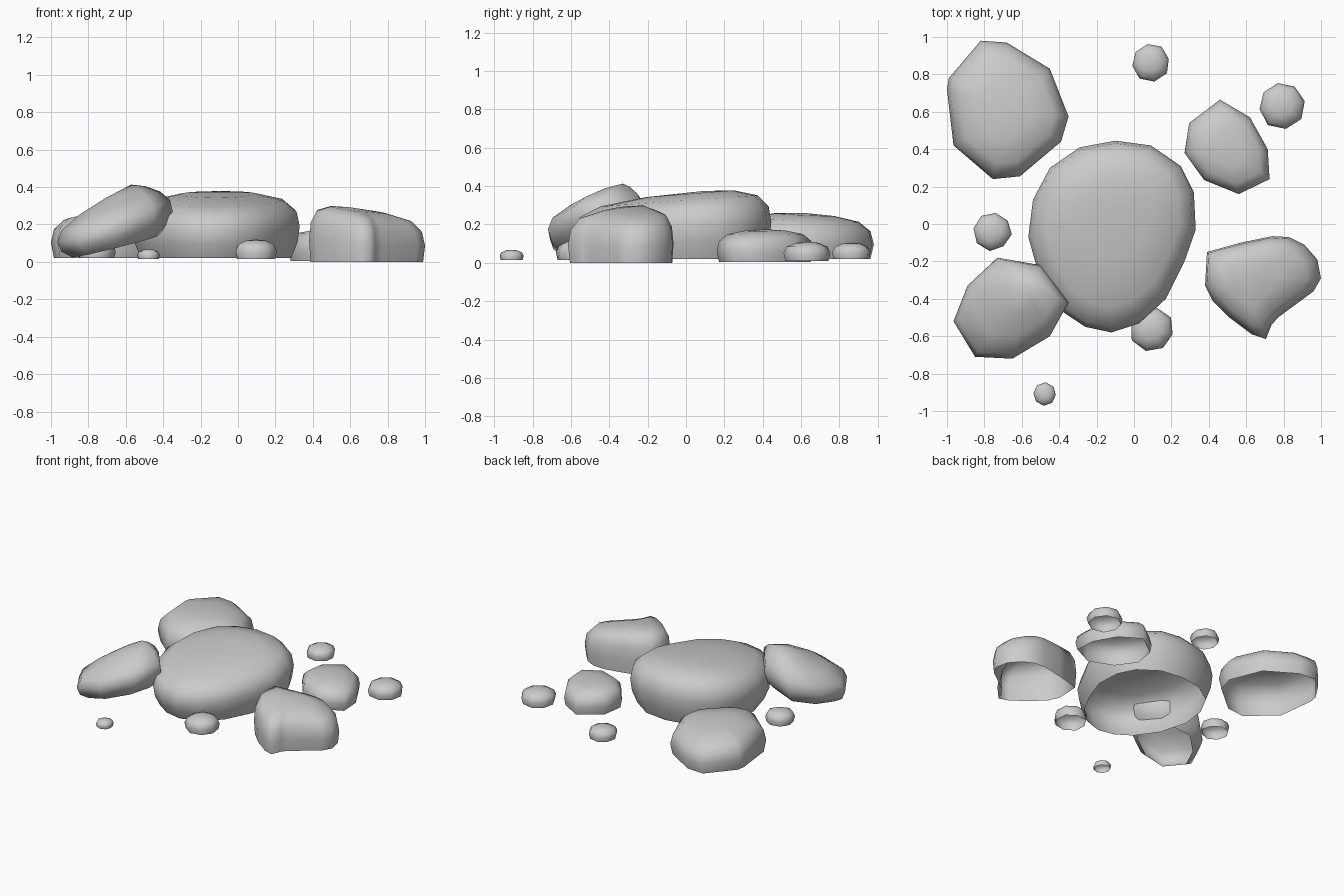
import bpy, bmesh, math, random

if "Cube" in bpy.data.objects:
    bpy.data.objects.remove(bpy.data.objects["Cube"])

random.seed(4)
ROUND = [(.90, 0), (.975, .25), (1, .5), (.96, .72), (.80, .88), (.45, .975)]
BLOCK = [(.97, 0), (1, .36), (.96, .66), (.82, .87), (.48, .97)]
DOME = [(.95, 0), (1, .34), (.95, .64), (.78, .85), (.42, .96)]
SLAB = [(.74, 0), (.93, .16), (1, .37), (.94, .57), (.70, .76), (.35, .91)]
PEBBLE = [(.92, 0), (1, .40), (.87, .74), (.48, .94)]


def rock(name, outline, centre, z0, h, levels, top_tilt=(0, 0), base_tilt=(0, 0), apex=(0, 0)):
    """Open-bottomed rock: scaled copies of a plan outline, closed by a peak."""
    cx, cy = centre
    bm = bmesh.new()

    def vert(dx, dy, f):
        tx = base_tilt[0] * (1 - f) + top_tilt[0] * f
        ty = base_tilt[1] * (1 - f) + top_tilt[1] * f
        return bm.verts.new((cx + dx, cy + dy, z0 + h * f + tx * dx + ty * dy))

    rings = []
    for s, f in levels:
        k = (1 - s) if f > .5 else 0
        rings.append([vert((x - cx) * s + apex[0] * k, (y - cy) * s + apex[1] * k, f)
                      for x, y in outline])
    peak = vert(apex[0], apex[1], 1)
    n = len(outline)
    for i in range(n):
        j = (i + 1) % n
        for lo, hi in zip(rings, rings[1:]):
            bm.faces.new((lo[i], lo[j], hi[j], hi[i]))
        bm.faces.new((rings[-1][i], rings[-1][j], peak))
    for face in bm.faces:
        face.smooth = True
    me = bpy.data.meshes.new(name)
    bm.to_mesh(me)
    bm.free()
    bpy.context.collection.objects.link(bpy.data.objects.new(name, me))


# outlines run clockwise from the back, so they are reversed for outward faces
def ccw(pts):
    return pts[::-1]


# Large central boulder
rock("central_boulder", ccw([
    (-.10, .445), (.09, .42), (.25, .31), (.32, .17), (.33, -.03), (.27, -.2), (.17, -.4),
    (.03, -.53), (-.12, -.58), (-.26, -.55), (-.38, -.47), (-.5, -.3), (-.565, -.07),
    (-.54, .13), (-.45, .3), (-.29, .41)]),
    (-.12, -.03), .02, .345, ROUND, top_tilt=(0, .08), apex=(.02, .12))

# Back left boulder
rock("back_left_boulder", ccw([
    (-.82, .98), (-.68, .97), (-.45, .83), (-.35, .575), (-.39, .44), (-.61, .255),
    (-.755, .24), (-.965, .42), (-1, .72), (-.99, .78)]),
    (-.68, .62), .02, .24, DOME, top_tilt=(-.02, -.05))

# Leaning slab at the front left
rock("leaning_rock", ccw([
    (-.73, -.18), (-.5, -.22), (-.35, -.42), (-.45, -.60), (-.65, -.72), (-.85, -.71),
    (-.965, -.52), (-.89, -.33)]),
    (-.66, -.46), .08, .295, SLAB, top_tilt=(.28, .10), base_tilt=(.24, .04), apex=(.09, .13))

# Blocky boulder at the front right
rock("front_right_boulder", ccw([
    (.39, -.15), (.57, -.10), (.74, -.065), (.83, -.07), (.91, -.11), (.98, -.19), (1, -.29),
    (.96, -.36), (.77, -.50), (.735, -.54), (.705, -.615), (.63, -.59), (.51, -.5),
    (.42, -.41), (.38, -.33)]),
    (.65, -.29), 0, .285, BLOCK, top_tilt=(-.13, .06), apex=(-.05, 0))

# Medium rock at the back right
rock("back_right_rock", ccw([
    (.46, .665), (.62, .57), (.715, .4), (.725, .24), (.56, .16), (.375, .235), (.27, .38),
    (.295, .54)]),
    (.50, .41), .005, .17, DOME, top_tilt=(-.03, 0))

# Scattered pebbles: centre, radius, base height, height
for i, (x, y, r, z0, h) in enumerate([
        (.09, .865, .105, .02, .085), (.79, .635, .128, .01, .10), (-.755, -.04, .105, .02, .09),
        (.095, -.56, .122, .015, .105), (-.477, -.91, .063, .015, .053)]):
    turn = random.random()
    pts = []
    for k in range(8):
        a = math.tau * (k + turn) / 8
        rr = r * random.uniform(.92, 1.02)
        pts.append((x + rr * math.cos(a), y + rr * math.sin(a)))
    rock(f"pebble_{i + 1}", pts, (x, y), z0, h, PEBBLE)
